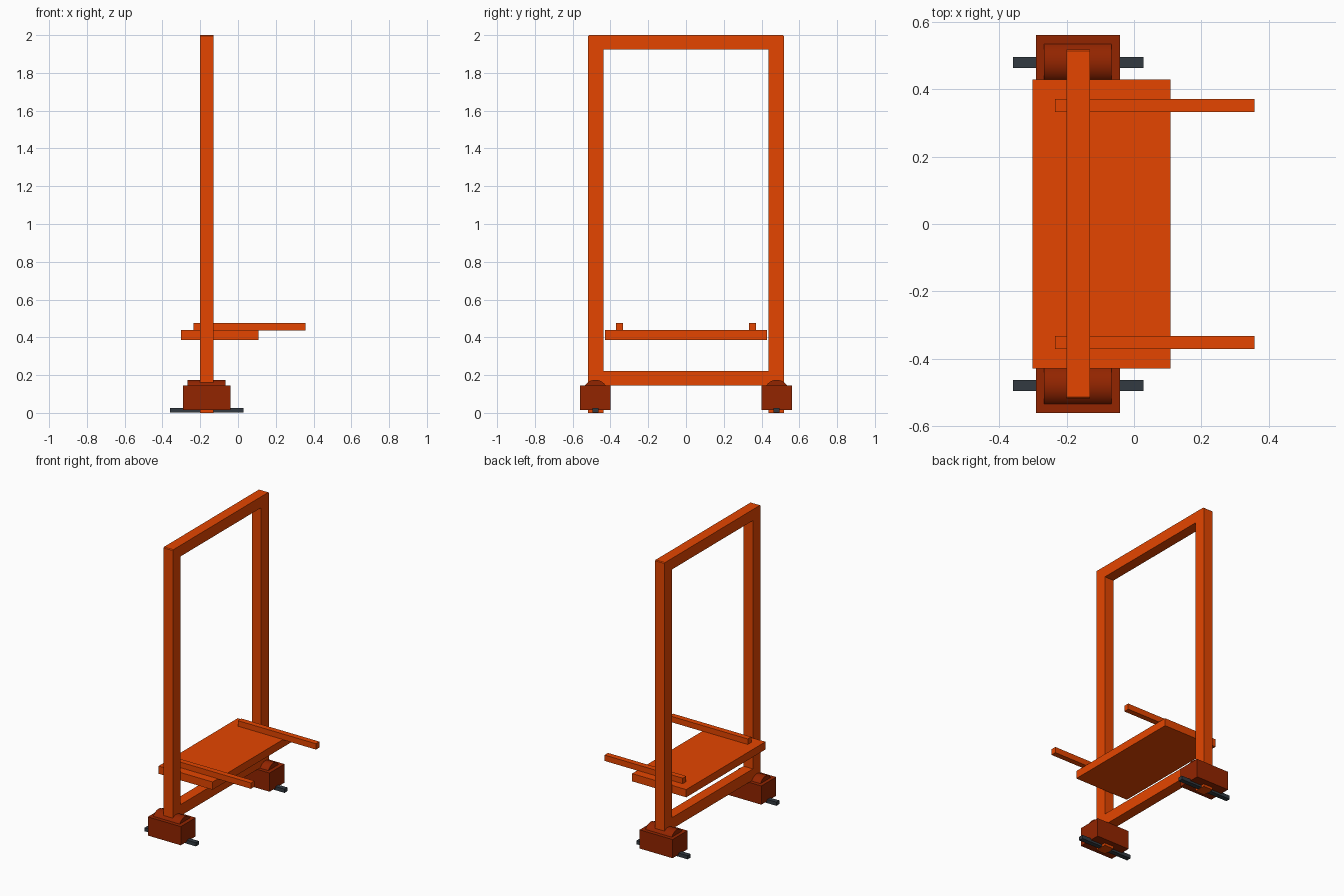
import bpy
import bmesh

cube = bpy.data.objects.get("Cube")
if cube:
    bpy.data.objects.remove(cube, do_unlink=True)


def material(name, color):
    mat = bpy.data.materials.new(name)
    mat.use_nodes = True
    mat.diffuse_color = (*color, 1)
    mat.node_tree.nodes["Principled BSDF"].inputs["Base Color"].default_value = (*color, 1)
    return mat


ORANGE = material("orange paint", (0.78, 0.06, 0.0))
BROWN = material("rust brown", (0.29, 0.018, 0.0))
STEEL = material("dark steel", (0.032, 0.042, 0.053))


def finish(name, bm, mat):
    bmesh.ops.recalc_face_normals(bm, faces=bm.faces)
    mesh = bpy.data.meshes.new(name)
    bm.to_mesh(mesh)
    bm.free()
    mesh.materials.append(mat)
    obj = bpy.data.objects.new(name, mesh)
    bpy.context.collection.objects.link(obj)
    return obj


def prism(name, profile, x0, x1, mat):
    """Extrude a (y, z) profile from x0 to x1."""
    bm = bmesh.new()
    face = bm.faces.new([bm.verts.new((x0, y, z)) for y, z in profile])
    result = bmesh.ops.extrude_face_region(bm, geom=[face])
    verts = [v for v in result["geom"] if isinstance(v, bmesh.types.BMVert)]
    bmesh.ops.translate(bm, verts=verts, vec=(x1 - x0, 0, 0))
    return finish(name, bm, mat)


def box(name, xs, ys, zs, mat):
    (y0, y1), (z0, z1) = ys, zs
    return prism(name, [(y0, z0), (y1, z0), (y1, z1), (y0, z1)], *xs, mat)


# Upright frame: arch with clipped top corners, plus the lower rail
FRAME_X = (-0.201, -0.13)
OUT, IN, TOP, CLIP = 0.519, 0.437, 2.0, 0.005
half = [(IN, 1.924), (IN, 0), (OUT, 0), (OUT, TOP - CLIP), (OUT - CLIP, TOP)]
arch = half + [(-y, z) for y, z in reversed(half)]
prism("upright_frame", arch, *FRAME_X, ORANGE)
box("lower_rail", FRAME_X, (-IN, IN), (0.146, 0.223), ORANGE)

# Carriage plate
box("carriage_plate", (-0.302, 0.108), (-0.429, 0.429), (0.386, 0.439), ORANGE)

for side, s in (("front", -1), ("back", 1)):
    # Fork bar on the plate
    box(side + "_fork", (-0.235, 0.358), sorted((s * 0.333, s * 0.371)),
        (0.437, 0.477), ORANGE)
    # Foot housing and the axle below it
    box(side + "_foot_housing", (-0.291, -0.041), sorted((s * 0.4, s * 0.561)),
        (0.016, 0.144), BROWN)
    box(side + "_axle", (-0.36, 0.028), sorted((s * 0.464, s * 0.496)),
        (0.002, 0.027), STEEL)

    # Rounded drum rising out of the housing
    bm = bmesh.new()
    bmesh.ops.create_cone(bm, cap_ends=True, segments=32, radius1=0.065,
                          radius2=0.065, depth=0.2)
    for v in bm.verts:
        x, y, z = v.co
        v.co = (z - 0.167, y + s * 0.48, x + 0.11)
    drum = finish(side + "_drum", bm, BROWN)
    bpy.ops.object.select_all(action="DESELECT")
    drum.select_set(True)
    bpy.context.view_layer.objects.active = drum
    bpy.ops.object.shade_smooth_by_angle()
